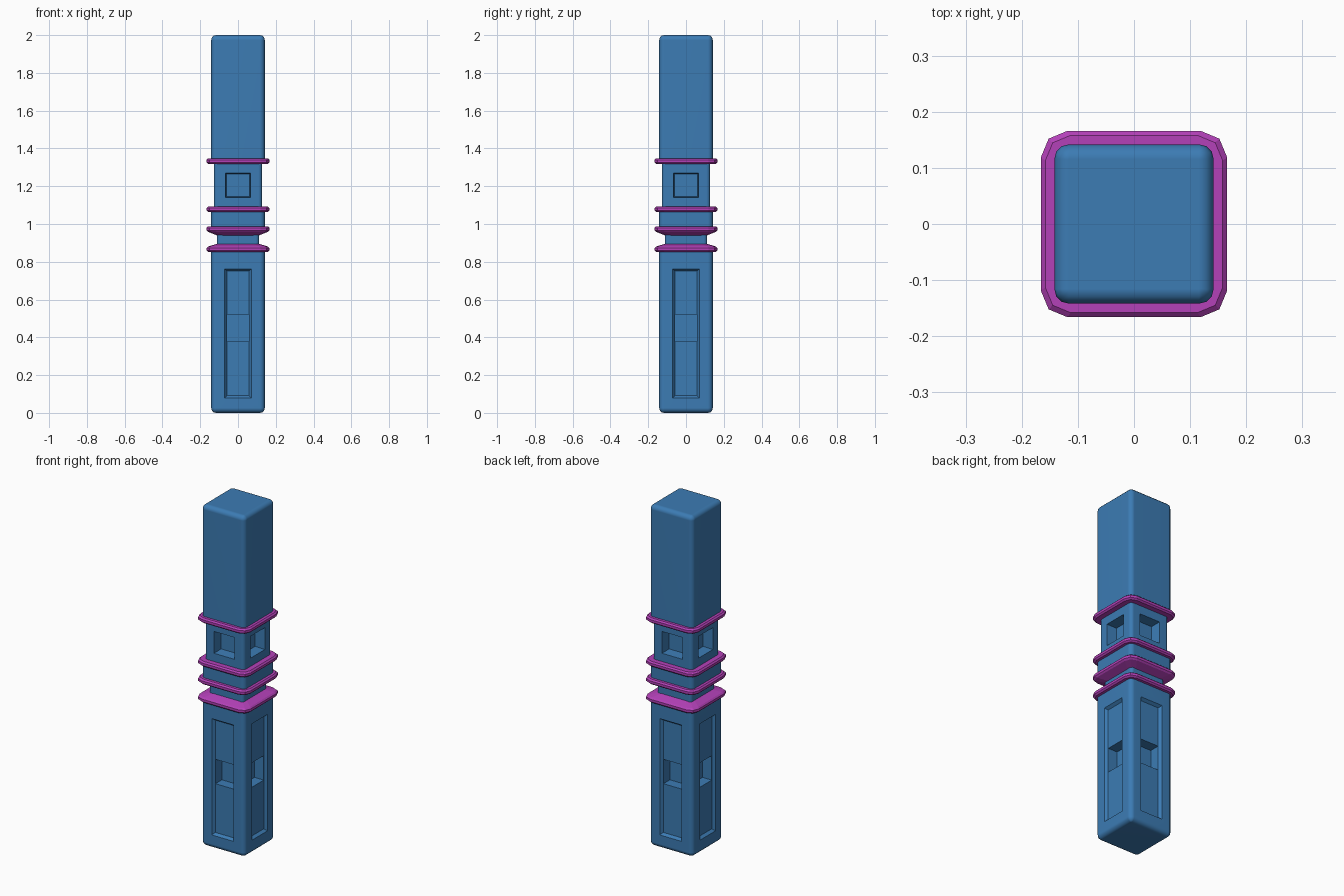
import bpy, bmesh, math
from mathutils import Matrix, Vector

if "Cube" in bpy.data.objects:
    bpy.data.objects.remove(bpy.data.objects["Cube"])


def material(name, rgb):
    m = bpy.data.materials.new(name)
    m.diffuse_color = (*rgb, 1)
    m.use_nodes = True
    m.node_tree.nodes["Principled BSDF"].inputs["Base Color"].default_value = m.diffuse_color
    return m


blue = material("blue", (0.045, 0.2, 0.456))
magenta = material("magenta", (0.456, 0.053, 0.485))


def make_object(name, bm, mat):
    bmesh.ops.recalc_face_normals(bm, faces=bm.faces)
    mesh = bpy.data.meshes.new(name)
    bm.to_mesh(mesh)
    bm.free()
    ob = bpy.data.objects.new(name, mesh)
    bpy.context.collection.objects.link(ob)
    mesh.materials.append(mat)
    return ob


def rounded_square(h, r, segs):
    """Outline of a square with half width h and corner radius r."""
    pts = []
    for q in range(4):
        cx = (h - r) * (1 if q in (0, 3) else -1)
        cy = (h - r) * (1 if q in (0, 1) else -1)
        for i in range(segs + 1):
            a = math.pi / 2 * (q + i / segs)
            pts.append((cx + r * math.cos(a), cy + r * math.sin(a)))
    return pts


def loft(name, sections, segs, mat, closed=False):
    """Stack rounded squares given as (half width, corner radius, z)."""
    bm = bmesh.new()
    loops = [[bm.verts.new((x, y, z)) for x, y in rounded_square(h, r, segs)]
             for h, r, z in sections]
    pairs = list(zip(loops, loops[1:]))
    if closed:
        pairs.append((loops[-1], loops[0]))
    else:
        bm.faces.new(loops[0])
        bm.faces.new(loops[-1])
    for a, b in pairs:
        n = len(a)
        for i in range(n):
            j = (i + 1) % n
            bm.faces.new((a[i], a[j], b[j], b[i]))
    return make_object(name, bm, mat)


def add_recess(bm, w_out, w_in, z0, z1, surface, floor):
    """Tapered block on each of the four sides, wide at the surface."""
    slope = (w_out - w_in) / (surface - floor)
    out = surface + 0.01
    grow = slope * (out - floor)
    for k in range(4):
        rot = Matrix.Rotation(k * math.pi / 2, 3, 'Z')
        rects = []
        for d, g in ((out, grow), (floor, 0)):
            w, lo, hi = w_in + g, z0 - g, z1 + g
            rects.append([bm.verts.new(rot @ Vector((x, -d, z)))
                          for x, z in ((-w, lo), (w, lo), (w, hi), (-w, hi))])
        a, b = rects
        bm.faces.new(a)
        bm.faces.new(b)
        for i in range(4):
            j = (i + 1) % 4
            bm.faces.new((a[i], a[j], b[j], b[i]))


# Post body: rounded ends, neck and slimmer window section
H, R = 0.142, 0.026
bottom, top = [], []
for i in range(4):
    t = math.pi / 2 * i / 3
    d = R * (1 - math.sin(t))
    e = R * (1 - math.cos(t))
    bottom.append((H - d, max(R - d, 0.001), e))
    top.append((H - d, max(R - d, 0.001), 2 - e))
middle = [(H, R, 0.868), (0.112, 0.018, 0.869), (0.112, 0.018, 0.973),
          (H, R, 0.974), (H, R, 1.079), (0.128, 0.02, 1.08),
          (0.128, 0.02, 1.332), (H, R, 1.333)]
post = loft("post", bottom + middle + top[::-1], 3, blue)

# Recesses: long framed panels and windows first, then the deep notches
cut_a = bmesh.new()
add_recess(cut_a, 0.071, 0.059, 0.091, 0.75, H, 0.126)
add_recess(cut_a, 0.066, 0.062, 1.145, 1.265, 0.128, 0.068)
cut_b = bmesh.new()
add_recess(cut_b, 0.0585, 0.0585, 0.377, 0.52, 0.126, 0.066)
bpy.context.view_layer.objects.active = post
for name, bm in (("panel_cutter", cut_a), ("notch_cutter", cut_b)):
    cutter = make_object(name, bm, blue)
    cutter.hide_render = True
    mod = post.modifiers.new(name, 'BOOLEAN')
    mod.operation = 'DIFFERENCE'
    mod.solver = 'EXACT'
    mod.object = cutter
    bpy.ops.object.modifier_apply(modifier=name)
    bpy.data.objects.remove(cutter)

# Smooth rounded corners, flat sides
bpy.ops.object.select_all(action='DESELECT')
post.select_set(True)
bpy.ops.object.shade_smooth_by_angle(angle=math.radians(36))
wn = post.modifiers.new("flat_sides", 'WEIGHTED_NORMAL')
wn.keep_sharp = True


# Collar rings; flare slopes one side down to the neck (+1 up, -1 down)
def ring(name, z, flare=0):
    lo = z - (0.034 if flare < 0 else 0.015)
    hi = z + (0.03 if flare > 0 else 0.015)
    inner = 0.109
    prof = [(inner, lo), (0.158, z - 0.015), (0.166, z - 0.007),
            (0.166, z + 0.007), (0.158, z + 0.015), (inner, hi)]
    loft(name, [(h, h * 0.285, zz) for h, zz in prof], 2, magenta, closed=True)


ring("upper_ring", 1.333)
ring("window_base_ring", 1.078)
ring("neck_top_ring", 0.973, -1)
ring("neck_bottom_ring", 0.866, 1)
